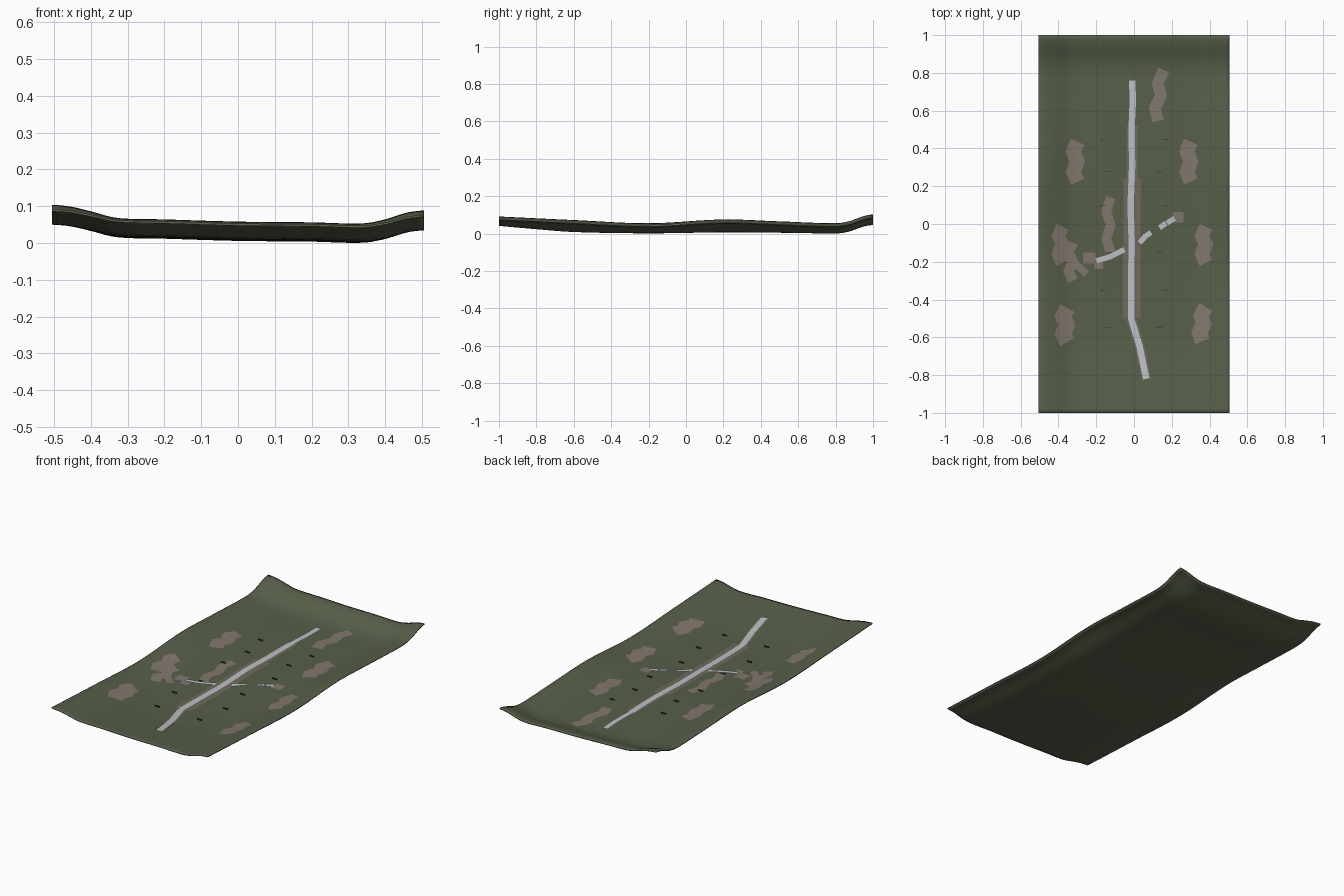
import bpy, bmesh, math
from mathutils import Vector

cube = bpy.data.objects.get("Cube")
if cube:
    bpy.data.objects.remove(cube, do_unlink=True)


def material(name, rgb):
    m = bpy.data.materials.new(name)
    m.use_nodes = True
    m.diffuse_color = (*rgb, 1)
    m.node_tree.nodes["Principled BSDF"].inputs["Base Color"].default_value = (*rgb, 1)
    return m


GRASS = material("moss green", (0.095, 0.115, 0.066))
STONE = material("pale grey", (0.50, 0.53, 0.56))
EARTH = material("grey brown", (0.22, 0.185, 0.155))
VERGE = material("olive brown", (0.16, 0.145, 0.105))
TUFT = material("dark green", (0.025, 0.032, 0.02))


# Ground height: a cross profile plus lengthwise swells that differ at the rims
ACROSS = [(-.51, .05), (-.46, .046), (-.4, .033), (-.33, .016), (-.2, .012),
          (0, .006), (.2, .004), (.34, .001), (.4, .011), (.46, .029), (.51, .035)]
MIDDLE = [(-1, .041), (-.8, .023), (-.6, .008), (-.2, .001), (.2, .006),
          (.6, .003), (.8, 0), (.87, .01), (.95, .038), (1, .046)]
RIM = [(-1, .036), (-.6, .017), (-.2, 0), (.2, .02), (.5, .01),
       (.8, 0), (.87, .01), (.95, .038), (1, .048)]
THICK = 0.006


def curve(pts, t):
    """Smooth interpolation through profile points."""
    n = len(pts)
    t = max(pts[0][0], min(pts[-1][0], t))
    i = next(k for k in range(n - 1) if t <= pts[k + 1][0])

    def slope(k):
        a, b = pts[max(k - 1, 0)], pts[min(k + 1, n - 1)]
        return (b[1] - a[1]) / (b[0] - a[0])
    (x0, y0), (x1, y1) = pts[i], pts[i + 1]
    h = x1 - x0
    u = (t - x0) / h
    v = 1 - u
    return (y0 * (1 + 2 * u) * v * v + y1 * (3 - 2 * u) * u * u
            + h * u * v * (v * slope(i) - u * slope(i + 1)))


def height(x, y):
    w = max(0, min(1, (abs(x) - .3) / .2))
    w = w * w * (3 - 2 * w)
    return curve(ACROSS, x) + (1 - w) * curve(MIDDLE, y) + w * curve(RIM, y) + THICK


def finish(name, bm, mat, smooth=True):
    me = bpy.data.meshes.new(name)
    bm.to_mesh(me)
    bm.free()
    me.materials.append(mat)
    ob = bpy.data.objects.new(name, me)
    bpy.context.collection.objects.link(ob)
    for p in me.polygons:
        p.use_smooth = smooth
    return ob


# Ground sheet with a thin solid edge
bm = bmesh.new()
bmesh.ops.create_grid(bm, x_segments=50, y_segments=100, size=1)
for v in bm.verts:
    v.co.x *= .505
    v.co.z = height(v.co.x, v.co.y)
ground = finish("ground", bm, GRASS)
solid = ground.modifiers.new("thickness", "SOLIDIFY")
solid.thickness = THICK
solid.offset = -1
bpy.context.view_layer.objects.active = ground
ground.select_set(True)
bpy.ops.object.shade_smooth_by_angle(angle=math.radians(40))
ground.select_set(False)


def ribbon(name, path, width, mat, lift):
    """Flat strip along a path, draped over the ground."""
    pts = [Vector(p) for p in path]
    line = []
    for a, b in zip(pts, pts[1:]):
        n = max(1, round((b - a).length / .02))
        line += [a.lerp(b, k / n) for k in range(n)]
    line.append(pts[-1])
    bm = bmesh.new()
    rows = []
    for i, p in enumerate(line):
        d = (line[min(i + 1, len(line) - 1)] - line[max(i - 1, 0)]).normalized()
        side = Vector((d.y, -d.x)) * width / 2
        row = [p + side * s for s in (-1, -.33, .33, 1)]
        rows.append([bm.verts.new((q.x, q.y, height(q.x, q.y) + lift)) for q in row])
    for a, b in zip(rows, rows[1:]):
        for k in range(3):
            bm.faces.new((a[k], a[k + 1], b[k + 1], b[k]))
    return finish(name, bm, mat)


def patch(name, x, y, length, width, lean=0, sway=.012):
    """Ragged bare patch with a zigzag centre line."""
    steps = 4
    path = [(x + lean * (k / steps - .5) + sway * (-1) ** k,
             y + length * (k / steps - .5)) for k in range(steps + 1)]
    ribbon(name, path, width, EARTH, .002)


# Long main track with its worn verges
ribbon("main_track", [(-.01, .76), (-.006, .66), (-.012, .52), (-.01, .3), (-.018, .1),
                      (-.012, -.1), (-.015, -.3), (-.015, -.5), (.03, -.65), (.065, -.82)],
       .034, STONE, .005)
ribbon("track_verge", [(-.01, .24), (-.012, -.5)], .092, VERGE, .003)
ribbon("track_verge_back", [(-.008, .52), (-.01, .24)], .056, VERGE, .003)
ribbon("track_verge_front", [(-.015, -.5), (.03, -.65), (.065, -.82)], .05, VERGE, .003)

# Broken crossing path
CROSSING = [[(-.2, -.195), (-.13, -.175), (-.05, -.135)], [(.03, -.1), (.06, -.065), (.09, -.045)],
            [(.135, -.02), (.17, .005)], [(.175, .005), (.215, .03)]]
for i, path in enumerate(CROSSING):
    ribbon(f"crossing_path_{i + 1}", path, .028, STONE, .006)

# Bare earth patches
for i, spec in enumerate([
        (.13, .68, .27, .062, .03), (-.31, .33, .21, .078), (.29, .33, .21, .078),
        (-.39, -.11, .19, .07), (-.135, -.005, .29, .052), (.37, -.11, .19, .075),
        (-.365, -.535, .18, .085), (.36, -.53, .18, .08, .02), (-.335, -.2, .2, .055)]):
    patch(f"earth_patch_{i + 1}", *spec)
for i, (path, width) in enumerate([
        ([(-.31, -.21), (-.25, -.265)], .04), ([(-.27, -.18), (-.205, -.18)], .06),
        ([(-.21, -.22), (-.165, -.22)], .035), ([(.205, .035), (.262, .035)], .055)]):
    ribbon(f"earth_scrap_{i + 1}", path, width, EARTH, .002)

# Tiny upright tufts either side of the track
for side, sign in (("left", 1), ("right", -1)):
    for i, y in enumerate((-.55, -.35, -.15, .1, .28, .445)):
        x = sign * (.135 + .03 * (i % 2))
        z = height(x, y)
        bm = bmesh.new()
        bmesh.ops.create_cube(bm, size=1)
        for v in bm.verts:
            v.co = (x + v.co.x * .03, y + v.co.y * .003, z + .003 + v.co.z * .008)
        finish(f"tuft_{side}_{i + 1}", bm, TUFT, False)
